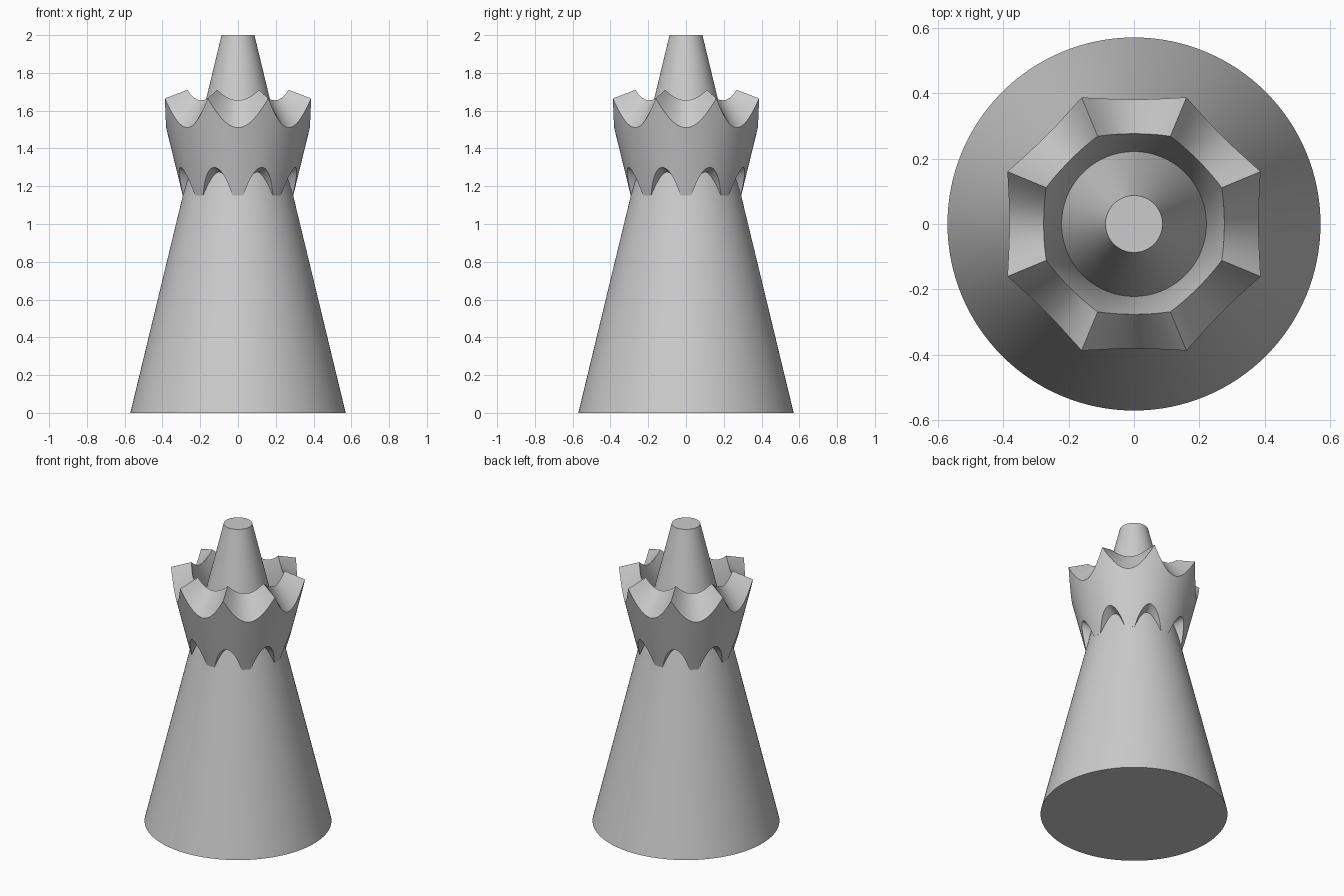
import bpy, bmesh, math

cube = bpy.data.objects.get("Cube")
if cube:
    bpy.data.objects.remove(cube, do_unlink=True)

# Single plain material
grey = bpy.data.materials.new("light grey")
grey.use_nodes = True
colour = (0.6, 0.6, 0.6, 1)
grey.diffuse_color = colour
grey.node_tree.nodes["Principled BSDF"].inputs["Base Color"].default_value = colour

BASE_R, TOP_R, HEIGHT = 0.57, 0.087, 2.0
PETALS, STEPS = 8, 24
FOOT_Z = 1.15


def body_radius(z):
    return BASE_R + (TOP_R - BASE_R) * z / HEIGHT


def crown_radius(z):
    # Outer crown wall flares out from where it leaves the body
    return body_radius(FOOT_Z) + 0.245 * (z - FOOT_Z)


def finish(obj, name):
    obj.name = name
    obj.data.name = name
    obj.data.materials.clear()
    obj.data.materials.append(grey)
    bpy.ops.object.select_all(action="DESELECT")
    obj.select_set(True)
    bpy.context.view_layer.objects.active = obj
    bpy.ops.object.shade_smooth_by_angle(angle=math.radians(35))


# Tapered body
bpy.ops.mesh.primitive_cone_add(vertices=128, radius1=BASE_R, radius2=TOP_R,
                                depth=HEIGHT, location=(0, 0, HEIGHT / 2))
finish(bpy.context.object, "tapered_body")


def crown_section(s):
    """Radius and height of the crown wall; s runs 0 (valley) to 1 (tip)."""
    outer_z = 1.51 + 0.155 * s ** 2
    inner_z = 1.655 + 0.055 * s ** 2
    # Arches below the tips, short feet below the valleys
    arch = max(0, 1 - ((1 - s) / 0.74) ** 2)
    arch_z = FOOT_Z + 0.15 * arch
    roof_z = FOOT_Z + 0.12 * arch
    return [
        (crown_radius(arch_z), arch_z),
        (crown_radius(outer_z), outer_z),
        (0.22 + 0.26 * (inner_z - 1.44), inner_z),
        (0.215, 1.42),
        (body_radius(roof_z) - 0.015, roof_z),
    ]


# Scalloped crown, swept around the body
bm = bmesh.new()
count = PETALS * STEPS
rings = []
for i in range(count):
    a = math.tau * i / count
    k = i % STEPS
    s = min(k, STEPS - k) / (STEPS / 2)
    rings.append([bm.verts.new((r * math.cos(a), r * math.sin(a), z))
                  for r, z in crown_section(s)])
for i, ring in enumerate(rings):
    nxt = rings[(i + 1) % count]
    for j in range(len(ring)):
        j2 = (j + 1) % len(ring)
        bm.faces.new((ring[j], nxt[j], nxt[j2], ring[j2]))
bmesh.ops.recalc_face_normals(bm, faces=bm.faces)
mesh = bpy.data.meshes.new("scalloped_crown")
bm.to_mesh(mesh)
bm.free()
crown = bpy.data.objects.new("scalloped_crown", mesh)
bpy.context.collection.objects.link(crown)
finish(crown, "scalloped_crown")
